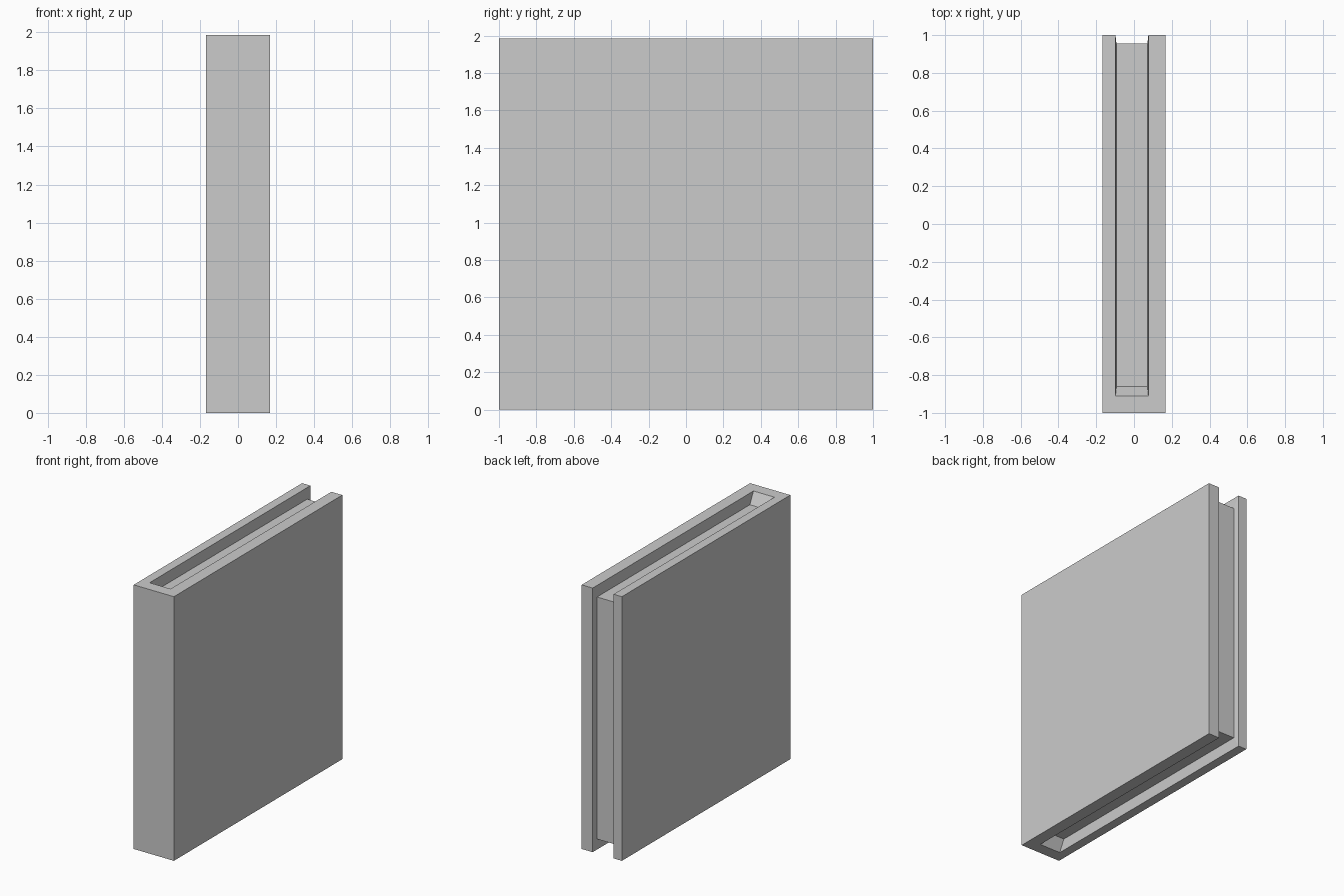
import bpy
import bmesh

cube = bpy.data.objects.get("Cube")
if cube:
    bpy.data.objects.remove(cube)

W, H = 0.167, 1.985            # half thickness and height of the slab
OPEN = (-0.098, 0.076)         # groove sides at the mouth
FLOOR = (-0.093, 0.071)        # groove sides at the floor, slightly drafted
DEPTH, BACK = 0.083, 0.955     # groove depth above and below, floor at the back

# Groove path from top front, over the back, to bottom front
mouth = [(-0.91, H), (1, H), (1, 0), (-0.91, 0)]
floor = [(-0.86, H - DEPTH), (BACK, H - DEPTH), (BACK, DEPTH), (-0.86, DEPTH)]

bm = bmesh.new()


def rail(x, path):
    return [bm.verts.new((x, y, z)) for y, z in path]


def strip(a, b):
    for i in range(len(a) - 1):
        bm.faces.new((a[i], a[i + 1], b[i + 1], b[i]))


# Outer cheeks
corners = [(-1, H), (1, H), (1, 0), (-1, 0)]
side_r, side_l = rail(-W, corners), rail(W, corners)
bm.faces.new(side_r)
bm.faces.new(side_l)

# Groove walls, floor and end ramps
mouth_r, mouth_l = (rail(x, mouth) for x in OPEN)
floor_r, floor_l = (rail(x, floor) for x in FLOOR)
strip(mouth_r, floor_r)
strip(floor_r, floor_l)
strip(floor_l, mouth_l)
for end in (0, 3):
    bm.faces.new((mouth_r[end], mouth_l[end], floor_l[end], floor_r[end]))

# Top and bottom rims, notched by the groove
for front, back in ((0, 1), (3, 2)):
    bm.faces.new((side_r[front], side_r[back], mouth_r[back], mouth_r[front],
                  mouth_l[front], mouth_l[back], side_l[back], side_l[front]))

# Back edges of the cheeks and the closed front
for side, lip in ((side_r, mouth_r), (side_l, mouth_l)):
    bm.faces.new((side[1], side[2], lip[2], lip[1]))
bm.faces.new((side_r[0], side_r[3], side_l[3], side_l[0]))
bmesh.ops.recalc_face_normals(bm, faces=bm.faces)

mesh = bpy.data.meshes.new("grooved_panel")
bm.to_mesh(mesh)
bm.free()
panel = bpy.data.objects.new("grooved_panel", mesh)
bpy.context.collection.objects.link(panel)

# Plain grey finish
grey = bpy.data.materials.new("grey")
grey.use_nodes = True
color = (0.6, 0.6, 0.6, 1)
grey.diffuse_color = color
grey.node_tree.nodes["Principled BSDF"].inputs["Base Color"].default_value = color
mesh.materials.append(grey)
